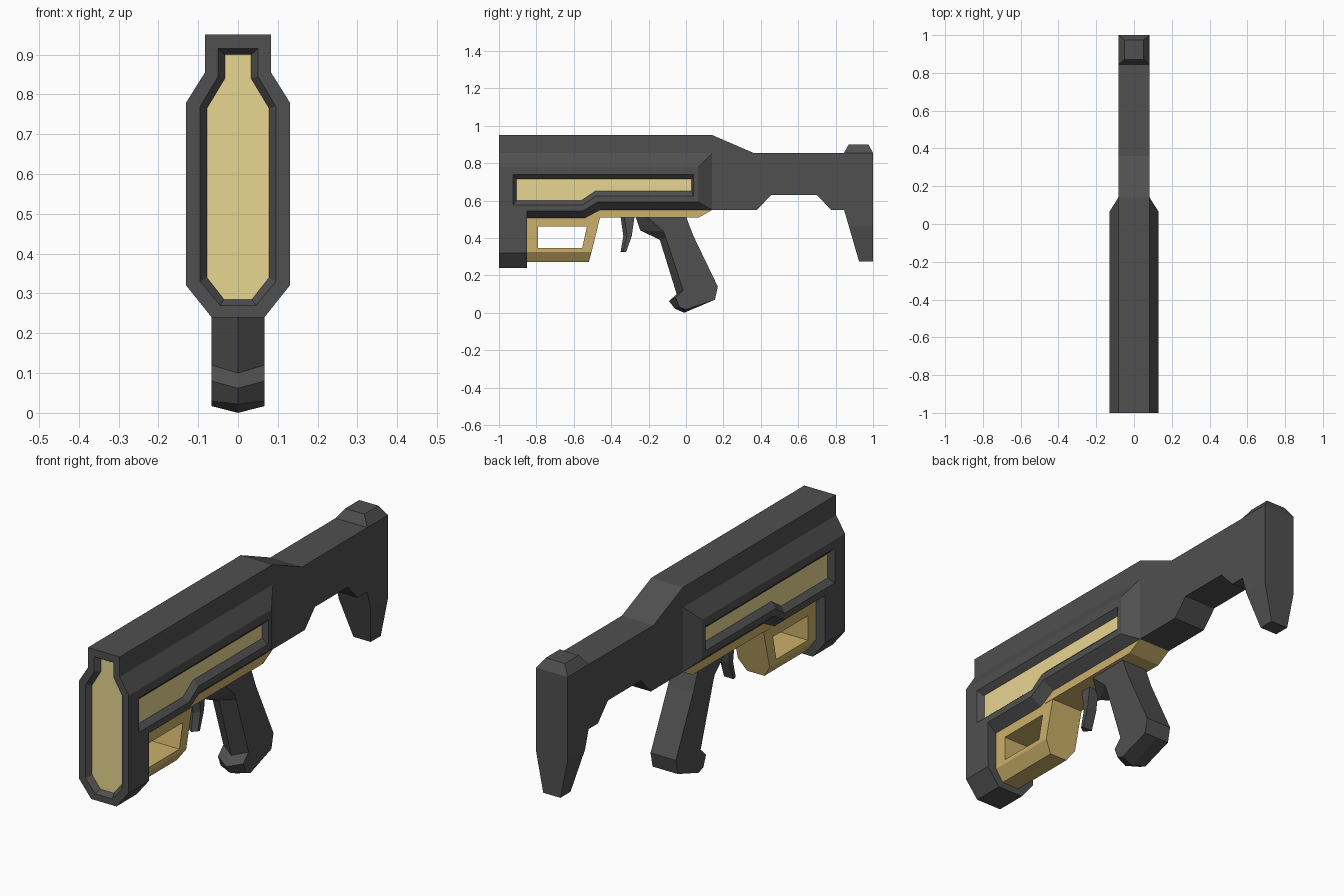
import bpy
import bmesh

start_cube = bpy.data.objects.get("Cube")
if start_cube:
    bpy.data.objects.remove(start_cube, do_unlink=True)


def make_material(name, color):
    mat = bpy.data.materials.new(name)
    mat.use_nodes = True
    mat.diffuse_color = color
    mat.node_tree.nodes["Principled BSDF"].inputs["Base Color"].default_value = color
    return mat


dark_grey = make_material("dark grey", (0.08, 0.08, 0.08, 1))
pale_yellow = make_material("pale yellow", (0.8, 0.67, 0.28, 1))
tan = make_material("tan", (0.6, 0.436, 0.145, 1))


def make_object(name, bm, materials):
    bmesh.ops.recalc_face_normals(bm, faces=bm.faces)
    mesh = bpy.data.meshes.new(name)
    bm.to_mesh(mesh)
    bm.free()
    for mat in materials:
        mesh.materials.append(mat)
    obj = bpy.data.objects.new(name, mesh)
    bpy.context.collection.objects.link(obj)
    return obj


def loft(name, rings, materials, end_index=0):
    """Join rings of equal length and close both ends."""
    bm = bmesh.new()
    loops = [[bm.verts.new(p) for p in ring] for ring in rings]
    for a, b in zip(loops, loops[1:]):
        for i in range(len(a)):
            j = (i + 1) % len(a)
            bm.faces.new((a[i], a[j], b[j], b[i]))
    bm.faces.new(loops[0])
    bm.faces.new(loops[-1]).material_index = end_index
    return make_object(name, bm, materials)


def at_x(points, x):
    return [(x, y, z) for y, z in points]


def cut(target, cutter):
    cutter.hide_render = True
    mod = target.modifiers.new("cut", "BOOLEAN")
    mod.operation = "DIFFERENCE"
    mod.solver = "EXACT"
    mod.object = cutter
    bpy.context.view_layer.objects.active = target
    bpy.ops.object.modifier_apply(modifier=mod.name)
    bpy.data.objects.remove(cutter, do_unlink=True)


# Body: side silhouette of the core, with a bevelled housing on each side
HALF, WIDE, LOW, LEG = 0.083, 0.13, 0.066, 0.045
silhouette = [
    (-1, .95), (.14, .95), (.36, .855), (1, .855), (1, .465), (1, .275),
    (.925, .275), (.87, .465), (.845, .55), (.775, .55), (.7, .63),
    (.455, .63), (.38, .55), (.14, .55), (-.46, .55), (-.54, .507),
    (-.85, .507), (-.85, .24), (-1, .24), (-1, .855)]
housing = [(-1, .78), (.065, .78), (.065, .593), (-.47, .593),
           (-.55, .545), (-.85, .545), (-.85, .32), (-1, .32)]


def core_width(y, z):
    if z < 0.3:
        return LEG if y > 0 else LOW
    return HALF


bm = bmesh.new()
sides = []
for s in (-1, 1):
    core = [bm.verts.new((s * core_width(y, z), y, z)) for y, z in silhouette]
    corner = bm.verts.new((s * HALF, .14, .855))
    outer = [bm.verts.new(p) for p in at_x(housing, s * WIDE)]
    inner = [core[-1], corner] + core[13:19]
    bm.faces.new((core[0], core[1], corner, core[-1]))
    bm.faces.new(core[1:5] + core[7:14] + [corner])
    bm.faces.new(core[4:8])
    bm.faces.new(outer)
    for i in range(len(outer)):
        j = (i + 1) % len(outer)
        bm.faces.new((inner[i], inner[j], outer[j], outer[i]))
    sides.append(core)
left, right = sides
for i in range(len(left)):
    j = (i + 1) % len(left)
    bm.faces.new((left[i], left[j], right[j], right[i]))
body_mats = [dark_grey, pale_yellow]
body = make_object("body_and_stock", bm, body_mats)

# Recessed side panels
DEPTH = 0.025
rim = [(-.925, .74), (.04, .74), (.04, .625), (-.48, .625), (-.55, .577), (-.925, .577)]
floor = [(-.905, .715), (.03, .715), (.03, .65), (-.485, .65), (-.56, .6), (-.905, .6)]
for s in (-1, 1):
    rings = [at_x(rim, s * (WIDE + DEPTH)), at_x(rim, s * WIDE),
             at_x(floor, s * (WIDE - DEPTH))]
    cut(body, loft("side_panel_cutter", rings, body_mats, 1))


# Recessed front panel
def front_ring(half, y):
    return [(x, y, z) for x, z in half] + [(-x, y, z) for x, z in reversed(half)]


front_rim = [(.05, .915), (.05, .845), (.095, .77), (.095, .33), (.045, .27)]
front_floor = [(.033, .9), (.033, .84), (.078, .765), (.078, .34), (.035, .285)]
rings = [front_ring(front_rim, -1 - DEPTH), front_ring(front_rim, -1),
         front_ring(front_floor, -1 + DEPTH)]
cut(body, loft("front_panel_cutter", rings, body_mats, 1))


# Raised cap on top of the stock
def rectangle(x, front, back, z):
    return [(-x, front, z), (x, front, z), (x, back, z), (-x, back, z)]


loft("stock_cap", [rectangle(HALF, .845, 1, .855), rectangle(.05, .87, .975, .9)],
     [dark_grey])

# Fore guard and under rail, chamfered along the bottom
rail = [(-.85, .507), (-.54, .507), (-.46, .55), (.14, .55), (.07, .51), (-.46, .51)]
loft("under_rail", [at_x(rail, -HALF), at_x(rail, HALF)], [tan])
guard_half = [(HALF, .508), (HALF, .325), (LEG, .27)]


def guard_ring(backs):
    depths = backs + backs[::-1]
    return [(x, y, z) for (x, _, z), y in zip(front_ring(guard_half, 0), depths)]


guard = loft("fore_guard", [guard_ring([-.85] * 3), guard_ring([-.46, -.505, -.52])], [tan])
window = [(-.79, .46), (-.53, .46), (-.555, .345), (-.79, .345)]
cut(guard, loft("window_cutter", [at_x(window, -WIDE), at_x(window, WIDE)], [tan]))


# Grip and trigger, each with a ridge down the middle of the front
def ridged(name, side, ridge, back, width):
    rings = [at_x(side + back, -width), at_x(ridge + back, 0), at_x(side + back, width)]
    loft(name, rings, [dark_grey])


ridged("grip",
       [(-.21, .515), (-.12, .435), (-.107, .4), (-.015, .12), (-.055, .08), (-.035, .03),
        (0, .017)],
       [(-.27, .515), (-.245, .44), (-.14, .39), (-.05, .1), (-.09, .062), (-.06, .022),
        (-.01, 0)],
       [(.155, .07), (.17, .14), (.04, .41), (0, .515)], LOW)
ridged("trigger",
       [(-.33, .515), (-.315, .41), (-.335, .33)],
       [(-.35, .515), (-.335, .41), (-.35, .325)],
       [(-.32, .325), (-.29, .41), (-.275, .515)], 0.025)
